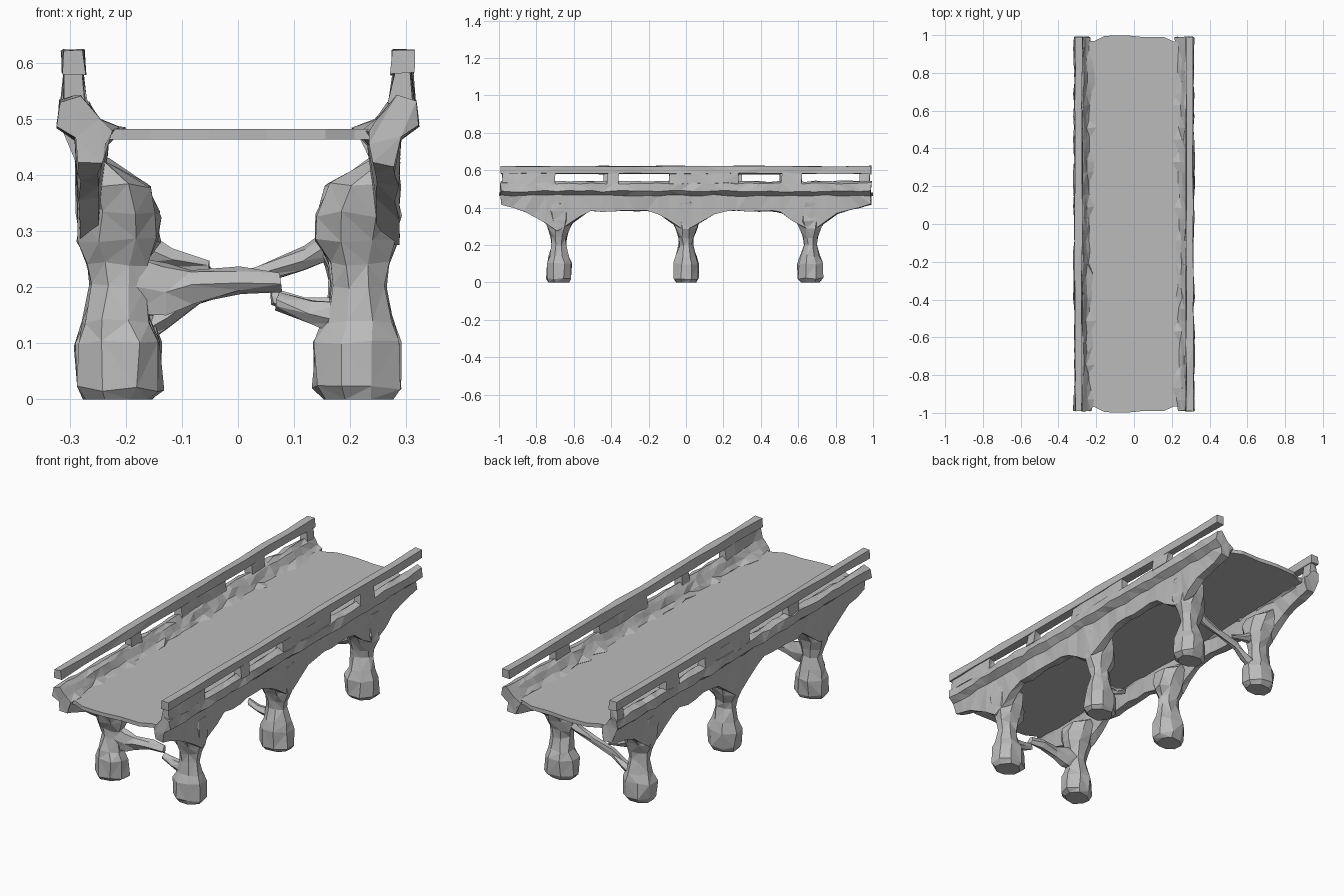
import bpy, bmesh, math, random
from mathutils import Vector

random.seed(4)
if "Cube" in bpy.data.objects:
    bpy.data.objects.remove(bpy.data.objects["Cube"])

stone = bpy.data.materials.new("grey stone")
stone.use_nodes = True
stone.diffuse_color = (0.5, 0.5, 0.5, 1)
stone.node_tree.nodes["Principled BSDF"].inputs["Base Color"].default_value = (0.5, 0.5, 0.5, 1)

LEG_Y = (-0.68, 0.0, 0.665)


def rough(p, amount):
    return Vector(p) + Vector([random.uniform(-amount, amount) for _ in range(3)])


def loft(name, rings, amount=0.0):
    """Skin a closed tube through rings of points, roughened like hewn stone."""
    bm = bmesh.new()
    loops = [[bm.verts.new(rough(p, amount)) for p in ring] for ring in rings]
    for a, b in zip(loops, loops[1:]):
        for i in range(len(a)):
            j = (i + 1) % len(a)
            bm.faces.new((a[i], a[j], b[j], b[i]))
    bm.faces.new(loops[0])
    bm.faces.new(loops[-1])
    bmesh.ops.triangulate(bm, faces=bm.faces[:])
    bmesh.ops.recalc_face_normals(bm, faces=bm.faces[:])
    mesh = bpy.data.meshes.new(name)
    bm.to_mesh(mesh)
    bm.free()
    mesh.materials.append(stone)
    obj = bpy.data.objects.new(name, mesh)
    bpy.context.collection.objects.link(obj)
    return obj


def stations(a, b, step):
    n = max(1, round((b - a) / step))
    return [a + (b - a) * i / n for i in range(n + 1)]


def underside(y):
    """Lower edge of the side beam: haunches over the legs, raised tips."""
    gap = min(abs(y - ly) for ly in LEG_Y)
    haunch = 0.11 * max(0, 1 - gap / 0.17)
    tip = 0.04 * max(0, (abs(y) - 0.86) / 0.14)
    return 0.382 - haunch + tip


# Flat roadway slab with slightly worn ends
def deck_ring(x):
    worn = random.uniform(0, 0.012) + (0.03 if abs(x) > 0.18 else 0)
    return [(x, y, z) for y, z in ((-1 + worn, 0.463), (1 - worn, 0.463),
                                   (1 - worn, 0.482), (-1 + worn, 0.482))]


loft("roadway", [deck_ring(x) for x in stations(-0.26, 0.26, 0.05)])


# Side beam and parapet in one section
def beam_ring(s, y):
    low = underside(y)
    foot = random.uniform(0.2, 0.24)
    section = ((0.283, low), (0.287, 0.465), (0.319, 0.488), (0.314, 0.53),
               (0.285, 0.54), (0.268, 0.525), (0.25, 0.497), (foot, 0.481),
               (0.235, 0.455), (0.245, low))
    return [(s * x, y, z) for x, z in section]


# Handrail
def rail_ring(s, y):
    section = ((0.312, 0.582), (0.313, 0.622), (0.276, 0.622), (0.273, 0.58))
    return [(s * x, y, z) for x, z in section]


# Stone left standing between parapet and handrail
def infill_ring(s, y):
    section = ((0.314, 0.525), (0.308, 0.592), (0.28, 0.592), (0.27, 0.525))
    return [(s * x, y, z) for x, z in section]


INFILL = {1: ((-0.98, -0.7), (-0.42, -0.36), (-0.09, 0.28), (0.51, 0.62)),
          -1: ((-0.44, -0.36), (-0.05, 0.3), (0.5, 0.6), (0.93, 0.98))}

# Leg levels: height, inner x, outer x, half depth
LEG = ((0.0, 0.155, 0.275, 0.05), (0.02, 0.137, 0.287, 0.065),
       (0.1, 0.137, 0.287, 0.066), (0.14, 0.155, 0.275, 0.052),
       (0.2, 0.165, 0.26, 0.036), (0.24, 0.16, 0.265, 0.038),
       (0.285, 0.142, 0.285, 0.055), (0.33, 0.142, 0.287, 0.075),
       (0.38, 0.16, 0.285, 0.085), (0.425, 0.235, 0.285, 0.07))


def leg_ring(s, cy, level):
    z, inner, outer, depth = level
    cx, hx = (inner + outer) / 2, (outer - inner) / 2
    ring = []
    for k in range(8):
        a = math.tau * (k + 0.5) / 8
        ring.append((s * (cx + hx * math.cos(a) * 1.08), cy + depth * math.sin(a) * 1.08, z))
    return ring


for s, side in ((1, "left"), (-1, "right")):
    loft(side + "_parapet_beam", [beam_ring(s, y) for y in stations(-0.99, 0.99, 0.06)], 0.005)
    loft(side + "_handrail", [rail_ring(s, y) for y in stations(-0.99, 0.99, 0.18)], 0.003)
    for i, (a, b) in enumerate(INFILL[s]):
        loft(f"{side}_parapet_infill_{i + 1}", [infill_ring(s, y) for y in stations(a, b, 0.08)], 0.004)
    for cy, place in zip(LEG_Y, ("front", "middle", "back")):
        leg = loft(f"{side}_{place}_leg", [leg_ring(s, cy, lv) for lv in LEG], 0.006)
        low = min(v.co.z for v in leg.data.vertices)
        for v in leg.data.vertices:
            v.co.z = 0 if v.co.z < 0.008 else v.co.z


# Braces between the legs, some broken off short
def brace(name, y, path):
    """Path points: x, z, half height, half depth."""
    rings = []
    for x, z, h, d in path:
        rings.append([(x, y + d * math.cos(math.tau * k / 6), z + h * math.sin(math.tau * k / 6))
                      for k in range(6)])
    loft(name, rings, 0.005)


front, middle, back = LEG_Y
brace("front_right_brace", front, ((-0.19, 0.2, 0.06, 0.03), (-0.13, 0.195, 0.05, 0.026),
                                   (-0.08, 0.2, 0.03, 0.022), (0, 0.212, 0.024, 0.02),
                                   (0.075, 0.21, 0.02, 0.015)))
brace("front_left_stub", front, ((0.19, 0.14, 0.035, 0.03), (0.13, 0.155, 0.022, 0.022),
                                 (0.07, 0.175, 0.015, 0.014)))
brace("middle_left_stub", middle, ((0.19, 0.16, 0.03, 0.03), (0.12, 0.16, 0.02, 0.02),
                                   (0.06, 0.185, 0.014, 0.014)))
brace("back_brace", back, ((0.19, 0.29, 0.035, 0.03), (0.12, 0.25, 0.022, 0.02),
                           (0.03, 0.222, 0.016, 0.016), (-0.07, 0.19, 0.02, 0.018),
                           (-0.13, 0.145, 0.026, 0.024), (-0.19, 0.11, 0.035, 0.03)))
brace("back_right_upper_stub", back, ((-0.19, 0.28, 0.04, 0.03), (-0.12, 0.25, 0.022, 0.02),
                                      (-0.05, 0.235, 0.012, 0.012)))
